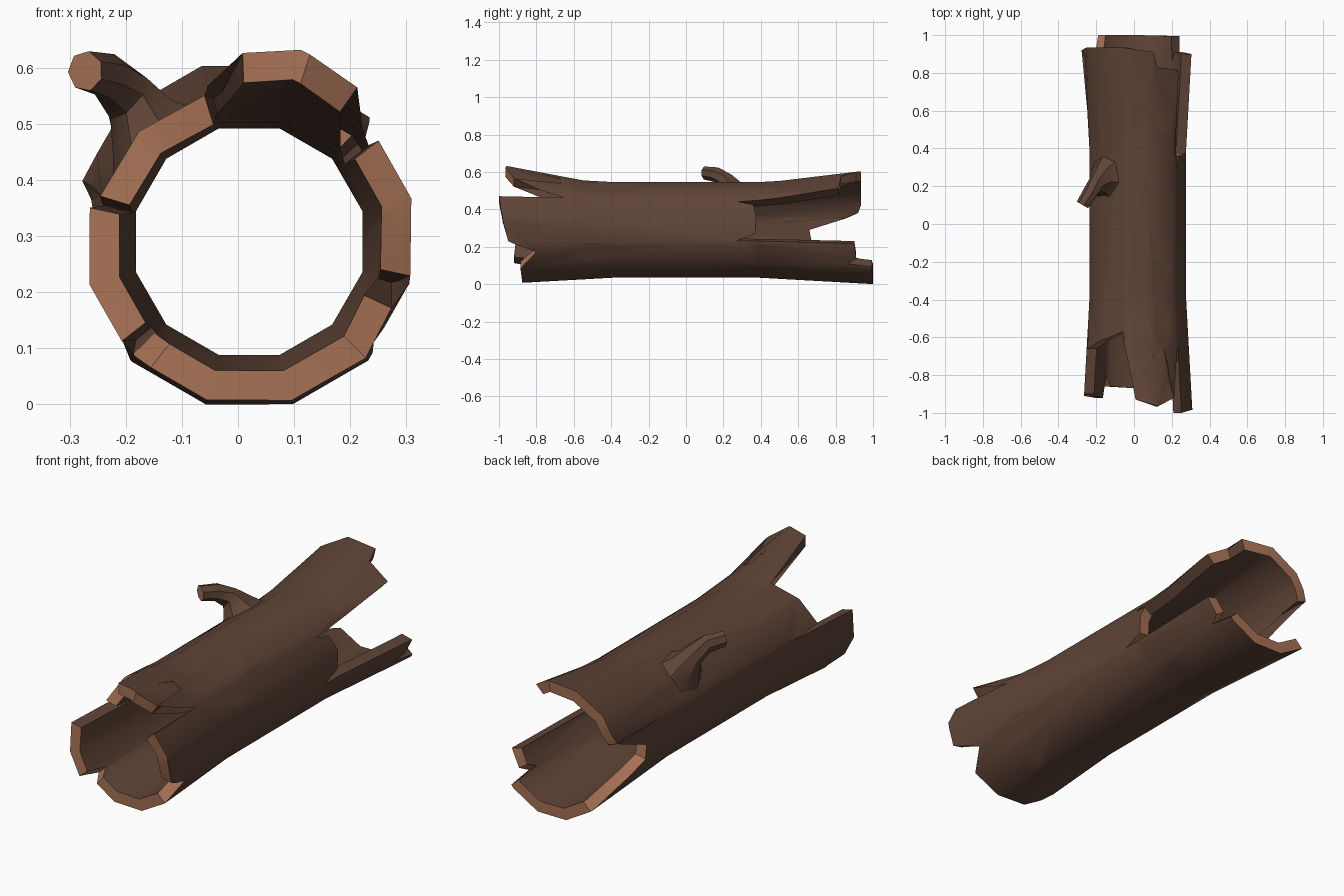
import bpy, bmesh, math
from mathutils import Vector

if "Cube" in bpy.data.objects:
    bpy.data.objects.remove(bpy.data.objects["Cube"])

CX, CZ = 0.02, 0.29
WALL = 0.055


def material(name, rgb):
    m = bpy.data.materials.new(name)
    m.diffuse_color = (*rgb, 1)
    m.use_nodes = True
    m.node_tree.nodes["Principled BSDF"].inputs["Base Color"].default_value = m.diffuse_color
    return m


bark = material("dark bark", (0.115, 0.058, 0.038))
wood = material("cut wood", (0.38, 0.165, 0.09))


def finish(bm, name):
    me = bpy.data.meshes.new(name)
    bm.to_mesh(me)
    bm.free()
    me.materials.append(bark)
    me.materials.append(wood)
    ob = bpy.data.objects.new(name, me)
    bpy.context.collection.objects.link(ob)
    bpy.ops.object.select_all(action='DESELECT')
    ob.select_set(True)
    bpy.context.view_layer.objects.active = ob
    bpy.ops.object.shade_smooth_by_angle(angle=math.radians(38))
    return ob


# Broken ends of the unrolled log: (angle in degrees, y)
front = [(-90, -.87), (-45, -.885), (-25, -.80), (-16, -.4),           # bottom plank
         (-12, -.95), (10, -.98), (38, -1), (39, -.65), (37, -.4), (42, -.1),  # right strip
         (46, -.21), (72, -.2), (73.5, .03),                           # short strip
         (78, -.2), (81, -.45), (73, -.77), (70, -.67), (60, -.67),    # lifted top plank
         (55, -.92), (72, -.965), (80, -.95), (92, -.93), (104, -.39),
         (107, -.57), (130, -.61), (163, -.66), (166, -.45),           # upper left plank
         (168, -.9), (195, -.91), (218, -.92), (221, -.5),             # left strip
         (224, -.8), (232, -.86), (270, -.87)]
back = [(270, 1), (226, 1), (207, .76), (194, .67), (180, .66), (172, .55), (165, .3),
        (160, .92), (150, .935), (105, .935), (75, .91), (73, .73), (70, .83), (46, .815), (36, .28),
        (32, .36), (15, .375), (-5, .37), (-13, .27),
        (-14.5, .9), (-33, .91), (-39, .86), (-42, .995), (-90, 1)]


def place(th, y, depth):
    """Wrap an unrolled point on to the flared twelve-sided log."""
    deg = math.degrees(th)
    r = .264 + .036 * max(0, (abs(y) - .38) / .62)
    if 50 < deg < 106 and y < -.55:
        r += .055 * (-.55 - y) / .4
    if 44 < deg < 164 and y > .5:
        r += .028 * (y - .5) / .43
    d = math.radians((deg + 15) % 30 - 15)
    r = (r - depth) * math.cos(math.radians(15)) / math.cos(d)
    return Vector((CX + r * math.cos(th), y, CZ + r * math.sin(th)))


# Hollow log: flat outline, cut at facet lines, thickened, then rolled up
bm = bmesh.new()
bm.faces.new([bm.verts.new((math.radians(a), y, 0)) for a, y in front + back])
bmesh.ops.triangulate(bm, faces=bm.faces[:])
cuts = [((math.radians(a), 0, 0), (1, 0, 0)) for a in range(-75, 270, 30)]
cuts += [((0, y, 0), (0, 1, 0)) for y in (-.55, -.38, .38, .5)]
for co, no in cuts:
    bmesh.ops.bisect_plane(bm, geom=bm.verts[:] + bm.edges[:] + bm.faces[:],
                           plane_co=co, plane_no=no, dist=1e-5)
res = bmesh.ops.extrude_face_region(bm, geom=bm.faces[:], use_keep_orig=True)
for v in res["geom"]:
    if isinstance(v, bmesh.types.BMVert):
        v.co.z = WALL
seams = (math.radians(-90), math.radians(270))
seam = [f for f in bm.faces
        if any(all(abs(v.co.x - s) < 1e-4 for v in f.verts) for s in seams)]
bmesh.ops.delete(bm, geom=seam, context='FACES')
rims = [f for f in bm.faces if len({round(v.co.z, 3) for v in f.verts}) > 1]
for v in bm.verts:
    v.co = place(*v.co)
bm.normal_update()
for f in rims:                       # broken ends show pale wood, long splits stay dark
    f.material_index = 1 if abs(f.normal.y) > .3 else 0
bmesh.ops.remove_doubles(bm, verts=bm.verts[:], dist=1e-4)
bmesh.ops.recalc_face_normals(bm, faces=bm.faces[:])
finish(bm, "hollow_log")

# Branch stub: rings swept along a bent path
path = [((-.15, .25, .455), .105, (-1, 0, 1)),
        ((-.172, .245, .492), .075, (-1, -.1, 1)),
        ((-.198, .215, .548), .05, (-1, -.6, .9)),
        ((-.232, .165, .585), .041, (-1, -1.1, .4)),
        ((-.272, .10, .594), .036, (-.5, -.85, 0))]
bm = bmesh.new()
rings = []
N = 7
for i, (c, r, t) in enumerate(path):
    t = Vector(t).normalized()
    u = t.cross(Vector((1, 0, 1))) if i > 2 else Vector((0, 1, 0))
    u = Vector((.7, -.4, .7)).cross(t) if i > 2 else u
    u = (u - t * u.dot(t)).normalized()
    if u.y < 0 and i < 3:
        u = -u
    if i > 2 and u.dot(prev) < 0:
        u = -u
    prev = u
    w = t.cross(u)
    sy = 1.25 if i < 2 else 1
    rings.append([bm.verts.new(Vector(c) + u * r * sy * math.cos(k * math.tau / N)
                               + w * r * math.sin(k * math.tau / N)) for k in range(N)])
for a, b in zip(rings, rings[1:]):
    for k in range(N):
        bm.faces.new((a[k], a[(k + 1) % N], b[(k + 1) % N], b[k]))
bm.faces.new(rings[0][::-1])
bm.faces.new(rings[-1]).material_index = 1
bmesh.ops.recalc_face_normals(bm, faces=bm.faces[:])
ob = finish(bm, "branch_stub")
for p in ob.data.polygons:
    if len(p.vertices) == 4:
        p.use_smooth = True
